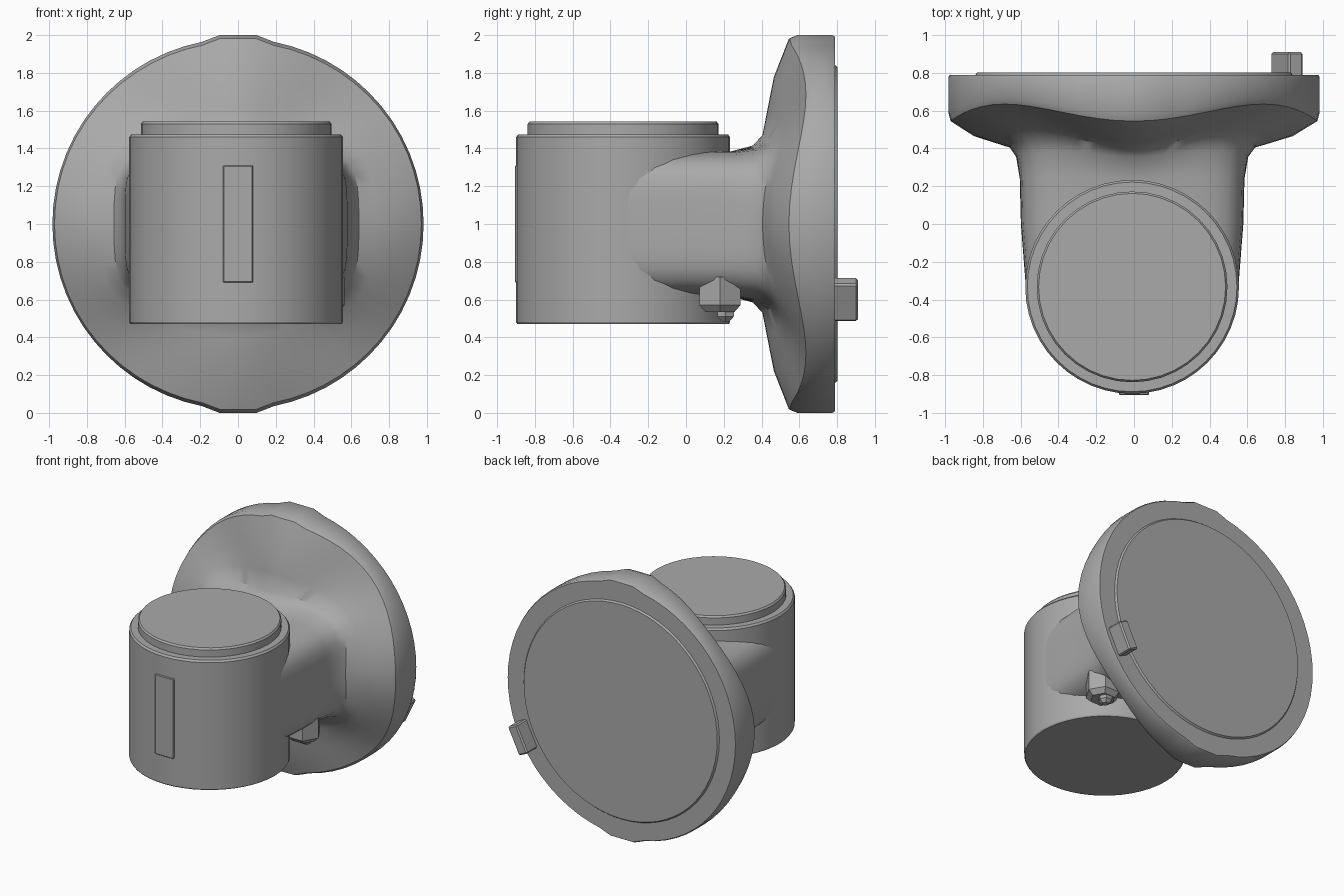
import bpy, bmesh, math
from mathutils import Matrix

if "Cube" in bpy.data.objects:
    bpy.data.objects.remove(bpy.data.objects["Cube"], do_unlink=True)

grey = bpy.data.materials.new("cast_grey")
grey.use_nodes = True
colour = (0.40, 0.40, 0.40, 1)
grey.diffuse_color = colour
grey.node_tree.nodes["Principled BSDF"].inputs["Base Color"].default_value = colour

SEGMENTS = 64


def finish(name, bm, angle=30):
    bmesh.ops.recalc_face_normals(bm, faces=bm.faces)
    mesh = bpy.data.meshes.new(name)
    bm.to_mesh(mesh)
    bm.free()
    mesh.materials.append(grey)
    obj = bpy.data.objects.new(name, mesh)
    bpy.context.collection.objects.link(obj)
    bpy.ops.object.select_all(action="DESELECT")
    obj.select_set(True)
    bpy.context.view_layer.objects.active = obj
    bpy.ops.object.shade_smooth_by_angle(angle=math.radians(angle))
    return obj


def loft(name, rings, angle=30):
    """Skin a list of closed rings of points and cap both ends."""
    bm = bmesh.new()
    loops = [[bm.verts.new(p) for p in ring] for ring in rings]
    for a, b in zip(loops, loops[1:]):
        n = len(a)
        for i in range(n):
            j = (i + 1) % n
            bm.faces.new((a[i], a[j], b[j], b[i]))
    bm.faces.new(loops[0])
    bm.faces.new(loops[-1])
    return finish(name, bm, angle)


def turned(name, centre, profile, sides, angle=30):
    """Upright turned part from (radius, height) pairs."""
    turns = [2 * math.pi * i / sides for i in range(sides)]
    return loft(name, [[(centre[0] + r * math.cos(a), centre[1] + r * math.sin(a), z)
                        for a in turns] for r, z in profile], angle)


def box(name, size, matrix, bevel):
    bm = bmesh.new()
    bmesh.ops.create_cube(bm, size=1, matrix=matrix @ Matrix.Diagonal((*size, 1)))
    bmesh.ops.bevel(bm, geom=bm.edges[:], offset=bevel, segments=1, affect="EDGES")
    return finish(name, bm)


def rim_radius(a):
    # flat pads at the top and bottom of the round flange
    s = abs(math.sin(a))
    return 1.0 / s if s > math.cos(math.radians(9)) else 0.983


def neck_radius(a, wide=0.595, high=0.385, power=5):
    # rounded rectangular neck section
    c, s = abs(math.cos(a)) / wide, abs(math.sin(a)) / high
    return (c ** power + s ** power) ** (-1 / power)


def flange_ring(t, y_axis, y_diagonal, squeeze=1.0):
    ring = []
    for i in range(SEGMENTS):
        a = 2 * math.pi * i / SEGMENTS
        r = neck_radius(a) * (1 - t) + rim_radius(a) * t
        y = y_axis + (y_diagonal - y_axis) * math.sin(2 * a) ** 2
        ring.append((r * math.cos(a) * squeeze - 0.01 * (1 - t), y, 1 + r * math.sin(a)))
    return ring


def disc_ring(r, y):
    turns = [2 * math.pi * i / SEGMENTS for i in range(SEGMENTS)]
    return [(r * math.cos(a), y, 1 + r * math.sin(a)) for a in turns]


# Flange with lobed front, flowing into the neck
loft("flange_and_neck", [
    disc_ring(0.83, 0.803),
    disc_ring(0.84, 0.79),
    flange_ring(0.985, 0.79, 0.79),
    flange_ring(1.0, 0.775, 0.775),
    flange_ring(1.0, 0.59, 0.66),
    flange_ring(0.97, 0.545, 0.635),
    flange_ring(0.64, 0.465, 0.575),
    flange_ring(0.35, 0.43, 0.51),
    flange_ring(0.14, 0.405, 0.455),
    flange_ring(0.05, 0.355, 0.385),
    flange_ring(0.0, 0.24, 0.25),
    flange_ring(0.0, 0.0, 0.0, 0.99),
    flange_ring(0.0, -0.34, -0.34, 0.945),
], 35)

# Upright round body and its lid
BODY = (-0.01, -0.333)
turned("body", BODY, [(0.56, 0.47), (0.566, 0.48), (0.566, 1.46), (0.555, 1.475)], 48)
turned("lid", BODY, [(0.505, 1.45), (0.505, 1.53), (0.495, 1.543)], 40)

# Shallow pad on the front of the body
box("front_pad", (0.16, 0.04, 0.62), Matrix.Translation((0, -0.886, 1.0)), 0.005)

# Locating pin on the back of the flange
pin_turn = math.radians(26)
box("locating_pin", (0.085, 0.16, 0.22),
    Matrix.Translation((0.81, 0.83, 0.6)) @ Matrix.Rotation(pin_turn, 4, "Y"), 0.01)

# Hexagonal drain plug under the neck
PLUG = (0.44, 0.18)
turned("drain_plug", PLUG, [(0.125, 0.72), (0.125, 0.57), (0.09, 0.535)], 6)
turned("plug_tip", (0.44, 0.21), [(0.05, 0.56), (0.05, 0.51), (0.025, 0.485)], 6)
